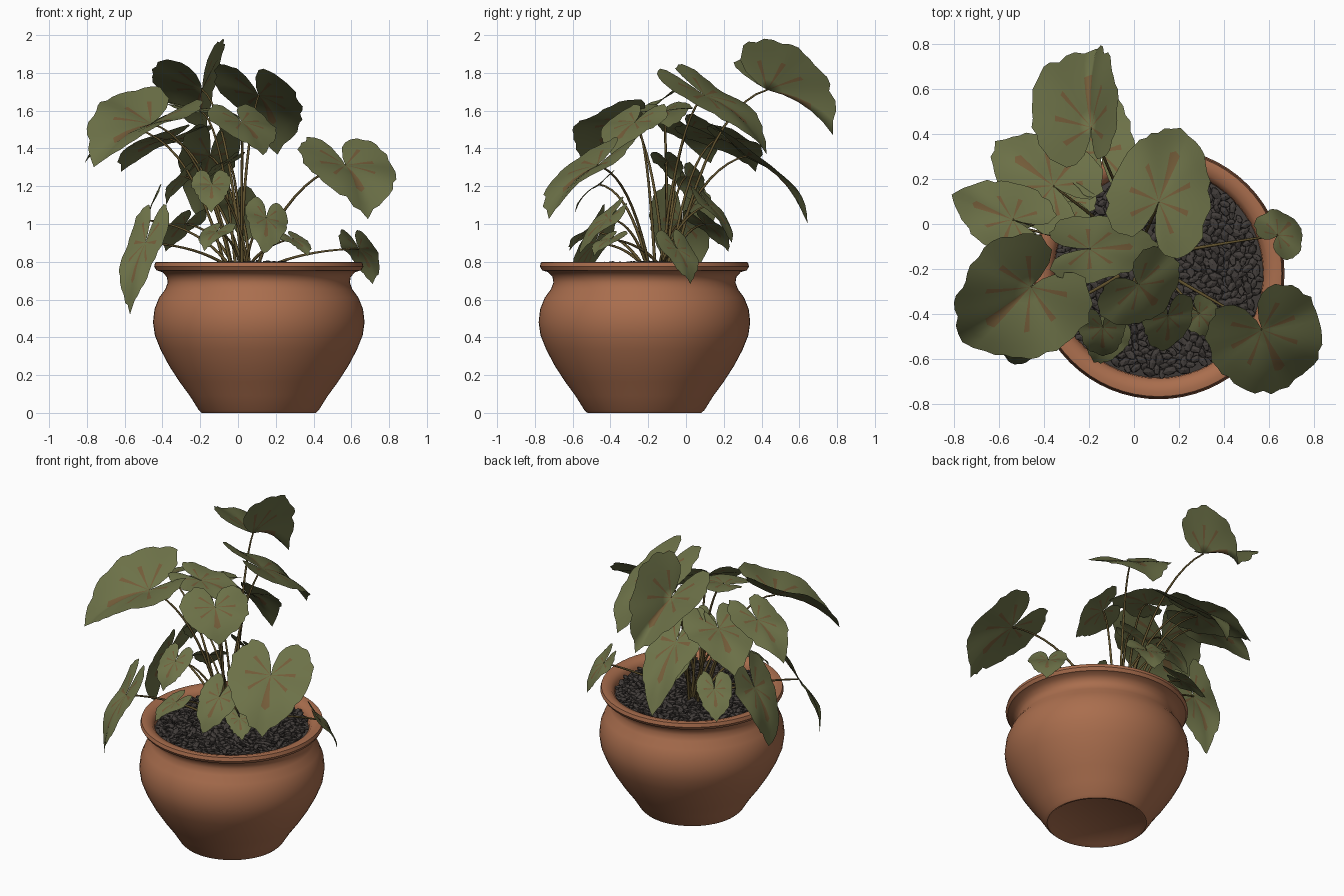
import bpy, bmesh, math, random
from mathutils import Vector, Matrix, Quaternion

random.seed(4)
default = bpy.data.objects.get("Cube")
if default:
    bpy.data.objects.remove(default, do_unlink=True)

UP = Vector((0, 0, 1))
POT_CENTRE = Vector((0.11, -0.22, 0))
CROWN = Vector((0.04, -0.13, 0.76))


def material(name, red, green, blue):
    mat = bpy.data.materials.new(name)
    mat.use_nodes = True
    colour = (red, green, blue, 1)
    mat.diffuse_color = colour
    shader = mat.node_tree.nodes["Principled BSDF"]
    shader.inputs["Base Color"].default_value = colour
    shader.inputs["Roughness"].default_value = 0.8
    return mat


TERRACOTTA = material("terracotta", 0.40, 0.155, 0.075)
PEBBLE = material("dark_pebble", 0.054, 0.046, 0.042)
LEAF = material("leaf_green", 0.15, 0.165, 0.064)
VEIN = material("leaf_vein_brown", 0.17, 0.105, 0.04)
STEM = material("stem_olive", 0.12, 0.085, 0.027)


def add_object(name, mesh, *materials):
    for mat in materials:
        mesh.materials.append(mat)
    obj = bpy.data.objects.new(name, mesh)
    bpy.context.collection.objects.link(obj)
    return obj


def lathe(name, profile, mat):
    """Spin a radius/height profile around the pot axis."""
    bm = bmesh.new()
    points = [bm.verts.new((r, 0, z)) for r, z in profile]
    edges = [bm.edges.new(pair) for pair in zip(points, points[1:])]
    bmesh.ops.spin(bm, geom=points + edges, cent=(0, 0, 0), axis=UP,
                   angle=math.tau, steps=64)
    bmesh.ops.remove_doubles(bm, verts=bm.verts[:], dist=0.0005)
    bmesh.ops.recalc_face_normals(bm, faces=bm.faces[:])
    mesh = bpy.data.meshes.new(name)
    bm.to_mesh(mesh)
    bm.free()
    obj = add_object(name, mesh, mat)
    obj.location = POT_CENTRE
    bpy.ops.object.select_all(action="DESELECT")
    obj.select_set(True)
    bpy.context.view_layer.objects.active = obj
    bpy.ops.object.shade_smooth_by_angle(angle=math.radians(40))


# Pot with rolled rim, and the soil inside it
lathe("pot", [(0, 0.012), (0.275, 0.012), (0.292, 0), (0.302, 0), (0.318, 0.015),
              (0.365, 0.09), (0.42, 0.165), (0.475, 0.25), (0.52, 0.335),
              (0.55, 0.41), (0.56, 0.48), (0.552, 0.55), (0.528, 0.61),
              (0.495, 0.655), (0.482, 0.69), (0.487, 0.72), (0.51, 0.745),
              (0.542, 0.755), (0.554, 0.775), (0.548, 0.797), (0.525, 0.8),
              (0.49, 0.79), (0.468, 0.765), (0.46, 0.7)], TERRACOTTA)
lathe("soil", [(0, 0.775), (0.25, 0.765), (0.466, 0.735)], PEBBLE)


# Pebbles scattered over the soil
def build_pebbles(count=560):
    bm = bmesh.new()
    for i in range(count):
        # Sunflower spacing covers the disc evenly
        radius = 0.45 * math.sqrt((i + 0.5) / count)
        angle = i * math.pi * (3 - math.sqrt(5))
        spot = Vector((radius * math.cos(angle), radius * math.sin(angle),
                       0.785 - 0.14 * radius ** 2 + random.uniform(-0.008, 0.008)))
        size = random.uniform(0.8, 1.3)
        turn = Quaternion(UP, random.uniform(0, math.tau)).to_matrix().to_4x4()
        tilt = Matrix.Rotation(random.uniform(-0.5, 0.5), 4, "Y")
        shape = Matrix.Diagonal((0.031 * size, 0.017 * size, 0.012 * size, 1))
        bmesh.ops.create_icosphere(bm, subdivisions=1, radius=1,
                                   matrix=Matrix.Translation(spot) @ turn @ tilt @ shape)
    mesh = bpy.data.meshes.new("pebbles")
    bm.to_mesh(mesh)
    bm.free()
    add_object("pebbles", mesh, PEBBLE).location = POT_CENTRE


build_pebbles()

# Heart outline: degrees from the tip, reach from the stem joint
OUTLINE = [(0, 1), (8, 0.92), (25, 0.81), (60, 0.73), (95, 0.77),
           (120, 0.77), (145, 0.68), (162, 0.48), (174, 0.15)]
SECTORS, RINGS = 44, 5
VEIN_SECTORS = (0.5, 6.5, 11.5, 16.5)


def reach(degrees):
    for (a, ra), (b, rb) in zip(OUTLINE, OUTLINE[1:]):
        if degrees <= b:
            return ra + (rb - ra) * (degrees - a) / (b - a)
    return OUTLINE[-1][1]


def build_leaf(name, joint, tip, width, roll=0, fold=0.1):
    """Heart-shaped blade; fold lifts both halves, roll turns it on its midrib."""
    along = tip - joint
    length = along.length
    along.normalize()
    side = along.cross(UP).normalized()
    side.rotate(Quaternion(along, math.radians(roll)))
    normal = side.cross(along)
    phase = random.uniform(0, math.tau)
    span = OUTLINE[-1][0]

    verts, faces, slots = [joint], [], []
    for i in range(SECTORS + 1):
        degrees = span * (2 * i / SECTORS - 1)
        theta = math.radians(degrees)
        edge = reach(abs(degrees))
        jag = random.uniform(-0.05, 0.05) if i != SECTORS // 2 else 0
        for ring in range(1, RINGS + 1):
            # Only the rim is ragged
            r = edge * ring / RINGS * (1 + jag * (ring == RINGS))
            u, v = r * math.cos(theta), r * math.sin(theta) / 0.77
            lift = 0.42 * u * (1 - u) * length if u > 0 else 0.12 * u * length
            lift += (fold * abs(v) - 0.12 * v * v) * width / 2
            lift += 0.03 * length * r * r * math.sin(5 * theta + phase)
            verts.append(joint + along * (u * length) + side * (v * width / 2)
                         + normal * lift)

    for i in range(SECTORS):
        here, after = 1 + i * RINGS, 1 + (i + 1) * RINGS
        veined = abs(i + 0.5 - SECTORS / 2) in VEIN_SECTORS
        faces.append((0, after, here))
        slots.append(int(veined))
        for ring in range(RINGS - 1):
            faces.append((here + ring, after + ring, after + ring + 1, here + ring + 1))
            slots.append(int(veined and ring < 2))
    mesh = bpy.data.meshes.new(name)
    mesh.from_pydata(verts, [], faces)
    mesh.polygons.foreach_set("material_index", slots)
    mesh.shade_smooth()
    add_object(name, mesh, LEAF, VEIN)


def build_stem(name, joint):
    """Tapered stalk rising from the crown and arching out to the leaf."""
    outward = Vector((joint.x - CROWN.x, joint.y - CROWN.y, 0))
    rise = joint.z - CROWN.z
    base = CROWN + outward * 0.13 + Vector((random.uniform(-0.04, 0.04),
                                            random.uniform(-0.04, 0.04), 0))
    curve = bpy.data.curves.new(name, "CURVE")
    curve.dimensions = "3D"
    curve.bevel_depth = 0.009
    curve.bevel_resolution = 1
    curve.resolution_u = 10
    spline = curve.splines.new("BEZIER")
    spline.bezier_points.add(1)
    start, end = spline.bezier_points
    for point in (start, end):
        point.handle_left_type = point.handle_right_type = "FREE"
    start.co = start.handle_left = base
    start.handle_right = base + outward * 0.2 + UP * rise * 0.6
    end.co = end.handle_right = joint
    end.handle_left = joint - outward * 0.35 - UP * rise * 0.05
    end.radius = 0.55
    helper = bpy.data.objects.new(name + "_path", curve)
    bpy.context.collection.objects.link(helper)
    graph = bpy.context.evaluated_depsgraph_get()
    mesh = bpy.data.meshes.new_from_object(helper.evaluated_get(graph))
    bpy.data.objects.remove(helper, do_unlink=True)
    mesh.materials.clear()
    mesh.shade_smooth()
    add_object(name, mesh, STEM)


# Leaves: stem joint, tip, width, then roll in degrees and fold
LARGE_LEAVES = [
    ((-0.19, 0.43, 1.71), (-0.17, 0.78, 1.47), 0.42, -24, 1.05),
    ((0.11, 0.1, 1.68), (0.21, 0.43, 1.37), 0.47, 10, 0.1),
    ((-0.36, 0.17, 1.45), (-0.62, 0.37, 1.28), 0.42, 0, 0.1),
    ((-0.15, 0.32, 1.36), (-0.2, 0.65, 1.01), 0.32, 0, 0.2),
    ((-0.54, 0.02, 1.5), (-0.81, 0.13, 1.32), 0.32, 0, 0.1),
    ((-0.46, -0.28, 1.53), (-0.76, -0.52, 1.29), 0.57, -12, 0.45),
    ((0.02, -0.27, 1.54), (0.13, -0.39, 1.36), 0.42, 0, 0.1),
    ((-0.2, -0.11, 1.6), (0.11, -0.09, 1.5), 0.3, 5, 0.1),
    ((0.57, -0.47, 1.31), (0.69, -0.73, 1.03), 0.52, 0, 0.2),
]
SMALL_LEAVES = [
    ((-0.49, -0.48, 0.9), (-0.57, -0.59, 0.52), 0.24),
    ((-0.49, -0.02, 1.02), (-0.6, -0.02, 0.66), 0.34),
    ((0.64, -0.05, 0.87), (0.71, 0.02, 0.68), 0.24),
    ((0.15, -0.41, 1.03), (0.13, -0.56, 0.84), 0.24, -25),
    ((0.29, -0.4, 0.92), (0.37, -0.49, 0.83), 0.17),
    ((-0.14, -0.46, 1.21), (-0.14, -0.59, 1.06), 0.21),
    ((-0.11, -0.5, 0.96), (-0.18, -0.62, 0.86), 0.18),
    ((0.0, 0.12, 1.1), (0.04, 0.24, 0.9), 0.24),
    ((-0.28, 0.1, 1.0), (-0.38, 0.22, 0.85), 0.22),
    ((-0.28, 0.0, 1.25), (-0.38, 0.05, 1.1), 0.2),
    ((-0.05, -0.1, 1.33), (-0.17, -0.05, 1.22), 0.16),
]
for label, leaves in (("large", LARGE_LEAVES), ("small", SMALL_LEAVES)):
    for number, (joint, tip, *form) in enumerate(leaves, 1):
        joint, tip = Vector(joint), Vector(tip)
        build_leaf(f"{label}_leaf_{number}", joint, tip, *form)
        build_stem(f"{label}_stem_{number}", joint)
